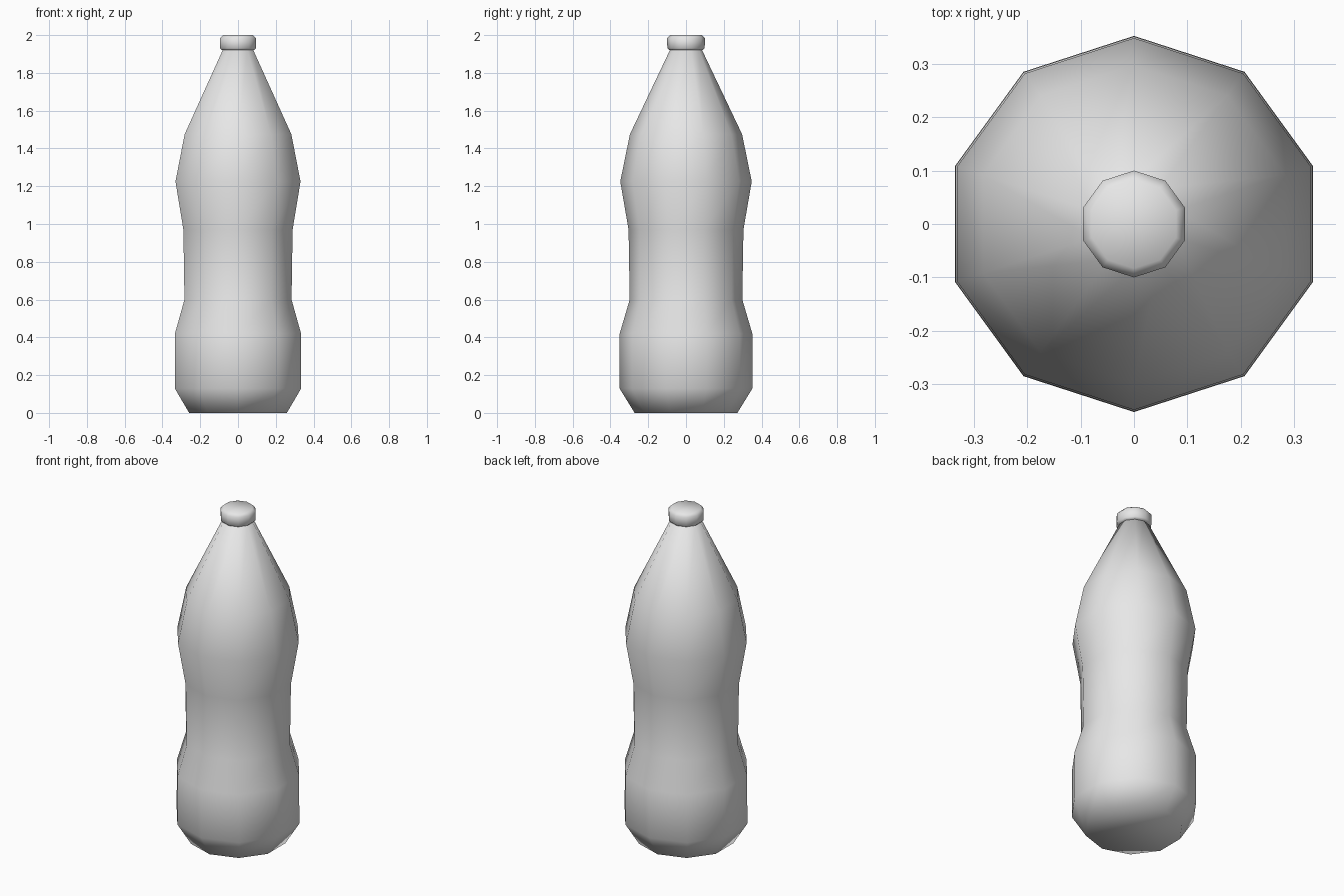
import bpy
import bmesh
from math import pi, cos, sin

SIDES = 10

# Remove the default cube
cube = bpy.data.objects.get("Cube")
if cube:
    bpy.data.objects.remove(cube, do_unlink=True)

# Single plain grey
grey = bpy.data.materials.new("light_grey")
grey.use_nodes = True
colour = (0.8, 0.8, 0.8, 1.0)
grey.diffuse_color = colour
grey.node_tree.nodes["Principled BSDF"].inputs["Base Color"].default_value = colour


def lathe(name, profile):
    """Turn a (radius, height) profile, bottom to top, into a closed solid."""
    bm = bmesh.new()
    angles = [pi / 2 + 2 * pi * i / SIDES for i in range(SIDES)]
    rings = [[bm.verts.new((r * cos(a), r * sin(a), z)) for a in angles]
             for r, z in profile]
    for low, high in zip(rings, rings[1:]):
        for i in range(SIDES):
            j = (i + 1) % SIDES
            bm.faces.new((low[i], low[j], high[j], high[i]))
    bm.faces.new(rings[0][::-1])
    bm.faces.new(rings[-1])
    for face in bm.faces:
        face.smooth = True
    mesh = bpy.data.meshes.new(name)
    bm.to_mesh(mesh)
    bm.free()
    mesh.materials.append(grey)
    obj = bpy.data.objects.new(name, mesh)
    bpy.context.collection.objects.link(obj)
    return obj


# Body: chamfered base, belly, waist, shoulder, tapering neck
lathe("bottle_body", [
    (0.272, 0.0), (0.352, 0.13), (0.351, 0.42), (0.298, 0.60),
    (0.304, 0.97), (0.348, 1.225), (0.297, 1.475), (0.083, 1.925),
])

# Cap: short disc with softened rims
lathe("bottle_cap", [
    (0.088, 1.92), (0.099, 1.93), (0.100, 1.983), (0.083, 2.0),
])
